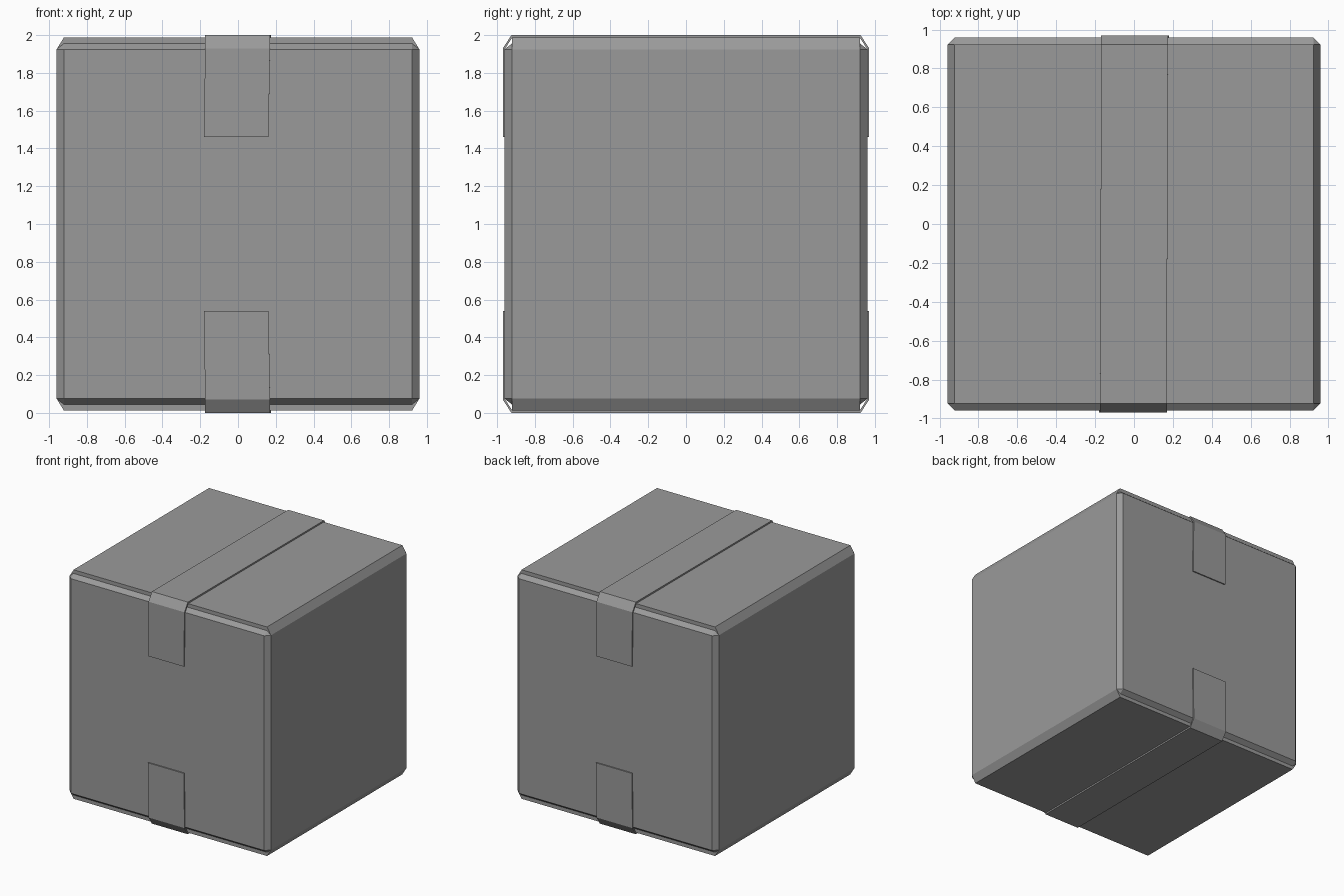
import bpy, bmesh

if "Cube" in bpy.data.objects:
    bpy.data.objects.remove(bpy.data.objects["Cube"])

grey = bpy.data.materials.new("dark_grey")
grey.diffuse_color = (0.324, 0.324, 0.324, 1)
grey.use_nodes = True
grey.node_tree.nodes["Principled BSDF"].inputs["Base Color"].default_value = grey.diffuse_color


def finish(name, bm):
    bmesh.ops.remove_doubles(bm, verts=bm.verts, dist=0.0005)
    bmesh.ops.recalc_face_normals(bm, faces=bm.faces)
    me = bpy.data.meshes.new(name)
    bm.to_mesh(me)
    bm.free()
    me.materials.append(grey)
    ob = bpy.data.objects.new(name, me)
    bpy.context.collection.objects.link(ob)
    return ob


def face(bm, pts):
    return bm.faces.new([bm.verts.new(p) for p in pts])


O, I = 0.96, 0.922          # outer wall, inner edge of the chamfers
Z0, Z1, Z2 = 0.925, 0.955, 0.987   # wall top, flap underside, flap top (from centre)

# Carton: chamfered walls closed by flaps above and below
bm = bmesh.new()
ring = [(O, -I), (O, I), (I, O), (-I, O), (-O, I), (-O, -I), (-I, -O), (I, -O)]
for a, b in zip(ring, ring[1:] + ring[:1]):
    face(bm, [(*a, 1 - Z0), (*b, 1 - Z0), (*b, 1 + Z0), (*a, 1 + Z0)])
for s in (-1, 1):
    z0, z1, z2 = 1 + s * Z0, 1 + s * Z1, 1 + s * Z2
    # flap surface and its sloping side folds
    face(bm, [(-I, -I, z2), (I, -I, z2), (I, I, z2), (-I, I, z2)])
    for x in (-1, 1):
        face(bm, [(x * O, -I, z0), (x * O, I, z0), (x * I, I, z2), (x * I, -I, z2)])
    for y in (-1, 1):
        # wall chamfer, corner facets and exposed flap edge
        face(bm, [(-I, y * O, z0), (I, y * O, z0), (I, y * I, z1), (-I, y * I, z1)])
        face(bm, [(-I, y * I, z1), (I, y * I, z1), (I, y * I, z2), (-I, y * I, z2)])
        for x in (-1, 1):
            face(bm, [(x * I, y * O, z0), (x * O, y * I, z0), (x * I, y * I, z1)])
            face(bm, [(x * O, y * I, z0), (x * I, y * I, z2), (x * I, y * I, z1)])
finish("carton", bm)

# Tape strips: (left x, right x, outer (y, z), inner (y, z)), slightly uneven ends
path = [
    (-0.180, 0.162, (-0.97, 0.46), (-0.96, 0.46)),
    (-0.174, 0.169, (-0.97, 0.93), (-0.96, 0.925)),
    (-0.174, 0.169, (-0.924, 1.0), (-0.92, 0.987)),
]
path += [(-r, -l, (-o[0], o[1]), (-i[0], i[1])) for l, r, o, i in reversed(path)]
for name, s in (("top_tape", 1), ("bottom_tape", -1)):
    bm = bmesh.new()
    rows = []
    for l, r, o, i in path:
        pts = [(l, o[0], 1 + s * o[1]), (r, o[0], 1 + s * o[1]),
               (r, i[0], 1 + s * i[1]), (l, i[0], 1 + s * i[1])]
        rows.append([bm.verts.new(p) for p in pts])
    for a, b in zip(rows, rows[1:]):
        for k in range(4):
            j = (k + 1) % 4
            bm.faces.new([a[k], a[j], b[j], b[k]])
    bm.faces.new(rows[0])
    bm.faces.new(rows[-1])
    finish(name, bm)
